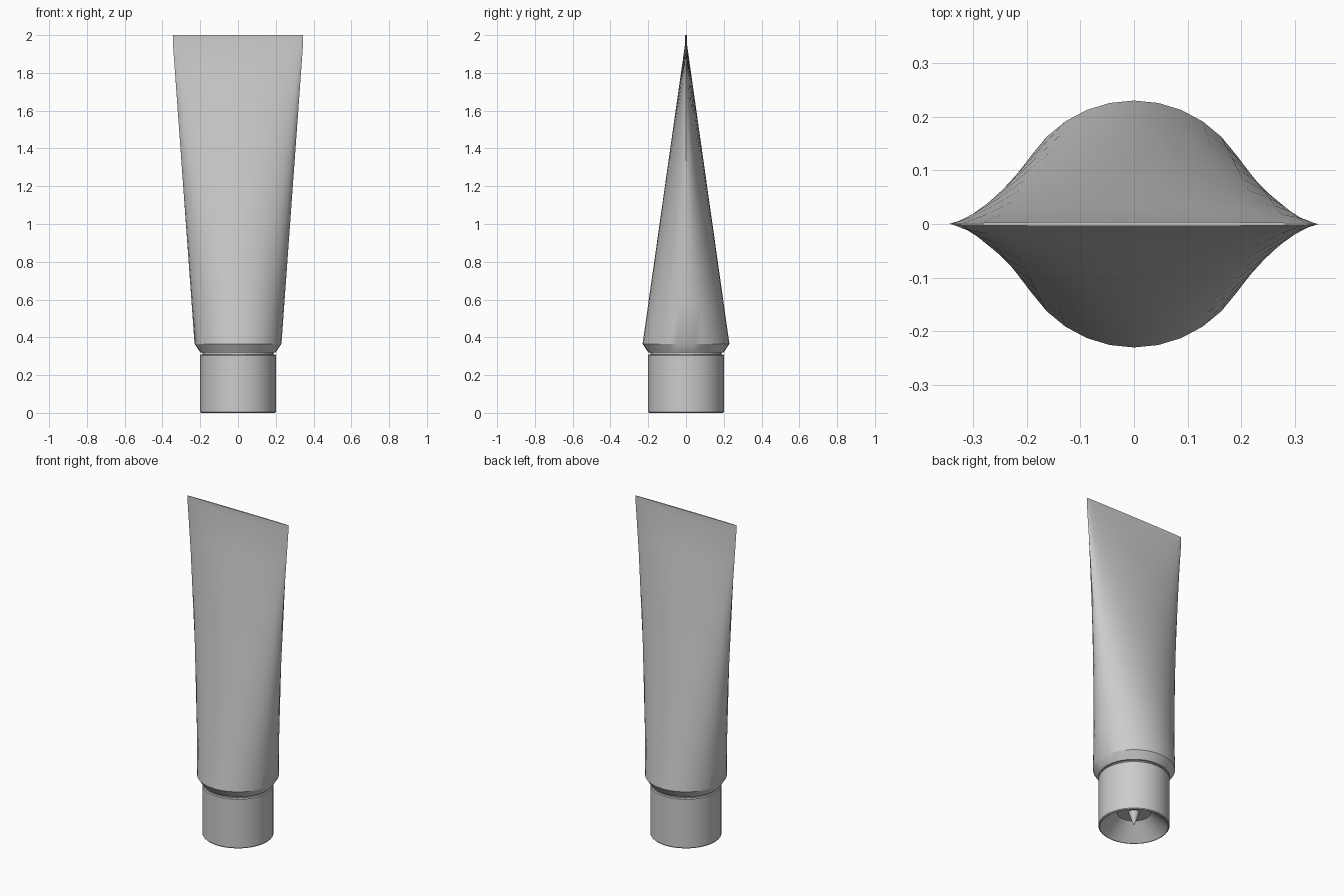
import bpy
import bmesh
from math import cos, sin, pi, radians

SEGMENTS = 32

cube = bpy.data.objects.get("Cube")
if cube:
    bpy.data.objects.remove(cube, do_unlink=True)

grey = bpy.data.materials.new("plain_grey")
grey.use_nodes = True
colour = (0.6, 0.6, 0.6, 1)
grey.diffuse_color = colour
grey.node_tree.nodes["Principled BSDF"].inputs["Base Color"].default_value = colour


def loft(name, sections):
    """Skin elliptical sections (half width, half depth, height), capping both ends."""
    bm = bmesh.new()
    rings = []
    for rx, ry, z in sections:
        rings.append([bm.verts.new((rx * cos(2 * pi * i / SEGMENTS),
                                    ry * sin(2 * pi * i / SEGMENTS), z))
                      for i in range(SEGMENTS)])
    for low, high in zip(rings, rings[1:]):
        for i in range(SEGMENTS):
            j = (i + 1) % SEGMENTS
            bm.faces.new((low[i], low[j], high[j], high[i]))
    for ring in (rings[0], rings[-1]):
        bm.faces.new(ring)
    bmesh.ops.remove_doubles(bm, verts=bm.verts, dist=0.00005)
    bmesh.ops.recalc_face_normals(bm, faces=bm.faces)
    mesh = bpy.data.meshes.new(name)
    bm.to_mesh(mesh)
    bm.free()
    mesh.materials.append(grey)
    obj = bpy.data.objects.new(name, mesh)
    bpy.context.collection.objects.link(obj)
    bpy.ops.object.select_all(action='DESELECT')
    obj.select_set(True)
    bpy.context.view_layer.objects.active = obj
    bpy.ops.object.shade_smooth_by_angle(angle=radians(30))
    return obj


def lathe(name, profile):
    return loft(name, [(r, r, z) for r, z in profile])


# Tube: chamfered round shoulder flattening into a thin crimped seam
shoulder, seam, crimp_z = 0.23, 0.345, 1.96
base_z, steps = 0.365, 8
body = [(0.185, 0.185, 0.32), (0.2, 0.2, 0.32)]
for k in range(steps + 1):
    t = k / steps
    body.append((shoulder + (seam - shoulder) * t,
                 shoulder + (0.004 - shoulder) * t,
                 base_z + (crimp_z - base_z) * t))
body.append((seam, 0.004, 2.0))
loft("tube_body", body)

# Neck joining tube and cap
lathe("neck", [(0.188, 0.3), (0.188, 0.325)])

# Cap: rounded rims with a funnel-shaped recess underneath
lathe("cap", [(0.095, 0.09), (0.188, 0.004), (0.192, 0), (0.196, 0),
              (0.2, 0.005), (0.2, 0.305), (0.196, 0.31), (0.17, 0.31)])

# Piercing spike inside the recess
lathe("cap_spike", [(0.002, 0.01), (0.012, 0.035), (0.032, 0.092)])
